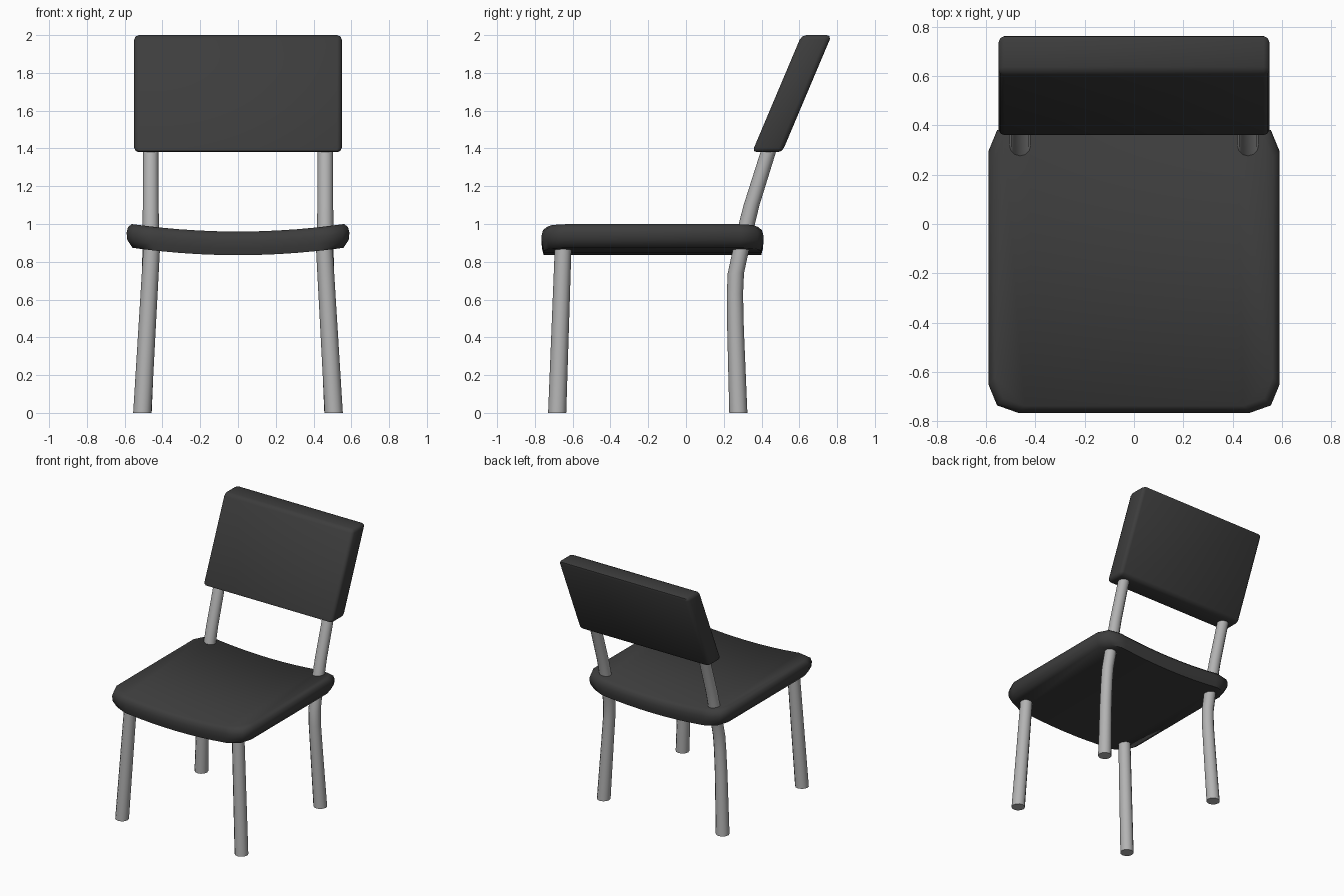
import bpy, bmesh, math

if "Cube" in bpy.data.objects:
    bpy.data.objects.remove(bpy.data.objects["Cube"])


def material(name, value):
    m = bpy.data.materials.new(name)
    m.diffuse_color = (value, value, value, 1)
    m.use_nodes = True
    m.node_tree.nodes["Principled BSDF"].inputs["Base Color"].default_value = m.diffuse_color
    return m


dark = material("dark upholstery", 0.046)
metal = material("grey metal", 0.45)


def finish(name, bm, mat, angle):
    bmesh.ops.recalc_face_normals(bm, faces=bm.faces)
    mesh = bpy.data.meshes.new(name)
    bm.to_mesh(mesh)
    bm.free()
    obj = bpy.data.objects.new(name, mesh)
    bpy.context.collection.objects.link(obj)
    mesh.materials.append(mat)
    bpy.ops.object.select_all(action='DESELECT')
    obj.select_set(True)
    bpy.context.view_layer.objects.active = obj
    bpy.ops.object.shade_smooth_by_angle(angle=math.radians(angle))
    return obj


def loft(rings):
    """Skin a stack of closed rings and cap both ends."""
    bm = bmesh.new()
    loops = [[bm.verts.new(p) for p in ring] for ring in rings]
    n = len(loops[0])
    for a, b in zip(loops, loops[1:]):
        for i in range(n):
            j = (i + 1) % n
            bm.faces.new((a[i], a[j], b[j], b[i]))
    bm.faces.new(loops[0][::-1])
    bm.faces.new(loops[-1])
    return bm


def tube(name, path, sides=12):
    """Round leg through (x, y, z, radius) points, cut level at the floor."""
    rings = [[(x + r * math.cos(2 * math.pi * i / sides),
               y + r * math.sin(2 * math.pi * i / sides), z)
              for i in range(sides)] for x, y, z, r in path]
    return finish(name, loft(rings), metal, 50)


# Seat: cut-cornered cushion with bulging rim, bent up towards the sides
def seat_ring(inset_x, inset_y, z):
    cy, hx, hy = -0.1775, 0.59 - inset_x, 0.5875 - inset_y
    corner = [(hx, hy - 0.115), (hx - 0.035, hy - 0.03), (hx - 0.12, hy)]
    pts = []
    for sx, sy in ((1, 1), (-1, 1), (-1, -1), (1, -1)):
        c = corner if sx * sy > 0 else corner[::-1]
        pts += [(sx * x, cy + sy * y, z) for x, y in c]
    return pts


bm = loft([seat_ring(*r) for r in ((0.032, 0.012, 0.835), (0.004, 0.002, 0.872),
                                   (0.0, 0.0, 0.91), (0.007, 0.008, 0.94),
                                   (0.027, 0.028, 0.96))])
for k in range(-4, 5):
    bmesh.ops.bisect_plane(bm, geom=bm.verts[:] + bm.edges[:] + bm.faces[:],
                           plane_co=(k * 0.105, 0, 0), plane_no=(1, 0, 0))
for v in bm.verts:
    v.co.z += 0.04 * (v.co.x / 0.565) ** 2
finish("seat", bm, dark, 60)

# Backrest: leaning slab with softened edges
bm = loft([[(-0.55, f, z), (0.55, f, z), (0.55, b, z), (-0.55, b, z)]
           for f, b, z in ((0.35, 0.509, 1.38), (0.612, 0.771, 2.0))])
bmesh.ops.bevel(bm, geom=bm.edges[:], offset=0.025, segments=2, profile=0.5,
                affect='EDGES')
finish("backrest", bm, dark, 60)

# Legs: the rear pair bend back and carry on up to the backrest
for side, s in (("left", -1), ("right", 1)):
    tube(f"front_leg_{side}", [(s * 0.507, -0.682, 0, 0.048),
                               (s * 0.456, -0.65, 0.89, 0.044)])
    tube(f"back_leg_{side}", [(s * x, y, z, r) for x, y, z, r in (
        (0.505, 0.277, 0, 0.048), (0.482, 0.262, 0.45, 0.044),
        (0.471, 0.259, 0.63, 0.043), (0.466, 0.264, 0.74, 0.043),
        (0.463, 0.29, 0.86, 0.043), (0.462, 0.322, 1.0, 0.043),
        (0.462, 0.347, 1.1, 0.042), (0.462, 0.435, 1.38, 0.041),
        (0.462, 0.452, 1.43, 0.041))])
